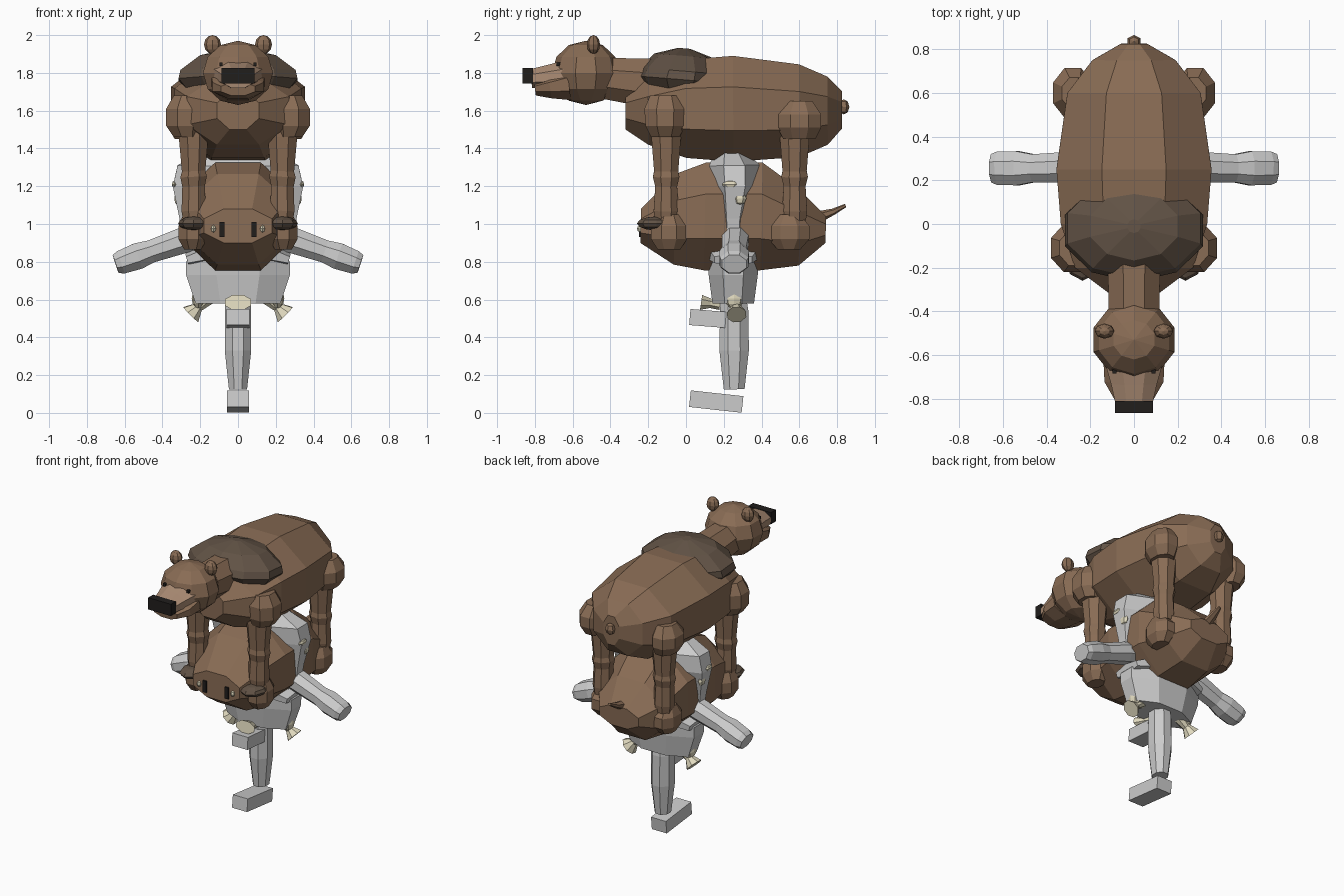
import bpy, bmesh, math
from mathutils import Vector, Matrix


def material(name, rgb):
    m = bpy.data.materials.new(name)
    m.diffuse_color = (*rgb, 1)
    return m


BROWN = material("brown_fur", (0.25, 0.15, 0.09))
DARK = material("dark_fur", (0.12, 0.085, 0.06))
TAN = material("tan_fur", (0.42, 0.27, 0.18))
BLACK = material("black", (0.015, 0.013, 0.012))
BONE = material("bone", (0.75, 0.70, 0.52))


def finish(name, bm, mat):
    bmesh.ops.recalc_face_normals(bm, faces=bm.faces)
    me = bpy.data.meshes.new(name)
    bm.to_mesh(me)
    bm.free()
    ob = bpy.data.objects.new(name, me)
    bpy.context.collection.objects.link(ob)
    if mat:
        me.materials.append(mat)
    return ob


def loft(name, rings, mat=None, n=8):
    """Closed faceted tube; rings are (x, y, z, side radius, other radius)."""
    bm = bmesh.new()
    d = (Vector(rings[-1][:3]) - Vector(rings[0][:3])).normalized()
    if abs(d.x) > 0.8:
        u = Vector((0, 1, 0))
    else:
        u = Vector((1, 0, 0))
    u = (u - d * u.dot(d)).normalized()
    v = d.cross(u)
    k = 1 / math.cos(math.pi / n)
    loops = []
    for x, y, z, a, b in rings:
        loops.append([bm.verts.new(Vector((x, y, z))
                      + u * a * k * math.cos((i + .5) * 2 * math.pi / n)
                      + v * b * k * math.sin((i + .5) * 2 * math.pi / n)) for i in range(n)])
    for p, q in zip(loops, loops[1:]):
        for i in range(n):
            j = (i + 1) % n
            bm.faces.new((p[i], p[j], q[j], q[i]))
    bm.faces.new(loops[0])
    bm.faces.new(loops[-1])
    return finish(name, bm, mat)


def ball(name, c, r, mat=None, u=8, v=6):
    bm = bmesh.new()
    bmesh.ops.create_uvsphere(bm, u_segments=u, v_segments=v, radius=1,
                              matrix=Matrix.Translation(c) @ Matrix.Diagonal((*r, 1)))
    return finish(name, bm, mat)


def box(name, c, size, mat=None, tilt=0):
    bm = bmesh.new()
    bmesh.ops.create_cube(bm, size=1, matrix=Matrix.Translation(c)
                          @ Matrix.Rotation(tilt, 4, 'X') @ Matrix.Diagonal((*size, 1)))
    return finish(name, bm, mat)


# Upper bear: body, shoulder hump, neck, tail
loft("bear_body", [(0, -.32, 1.60, .11, .10), (0, -.20, 1.60, .27, .18),
                   (0, 0, 1.61, .335, .26), (0, .25, 1.61, .355, .28),
                   (0, .6, 1.60, .305, .245), (0, .75, 1.60, .19, .18),
                   (0, .825, 1.605, .06, .10)], BROWN)
loft("shoulder_hump", [(0, -.03, 1.685, .25, .17), (0, -.03, 1.765, .315, .225),
                       (0, -.02, 1.81, .305, .215), (0, -.01, 1.89, .20, .15),
                       (0, -.01, 1.93, .03, .03)], DARK, 10)
loft("bear_neck", [(0, -.18, 1.745, .12, .13), (0, -.42, 1.77, .115, .11)], BROWN)
ball("bear_tail", (0, .835, 1.62), (.035, .03, .04), BROWN, 6, 4)

# Bear head
ball("bear_head", (0, -.53, 1.80), (.195, .18, .17), BROWN, 10, 6)
loft("bear_jaw", [(0, -.62, 1.74, .14, .085), (0, -.72, 1.725, .135, .06),
                  (0, -.80, 1.715, .09, .035)], BROWN)
loft("bear_muzzle", [(0, -.64, 1.79, .13, .075), (0, -.73, 1.78, .105, .062),
                     (0, -.82, 1.77, .085, .05)], TAN)
box("bear_nose", (0, -.838, 1.785), (.175, .054, .082), BLACK)

# Paired bear parts
for s, side in ((-1, "left"), (1, "right")):
    ball(side + "_ear", (s * .135, -.49, 1.95), (.045, .035, .05), BROWN)
    box(side + "_eye", (s * .09, -.675, 1.845), (.018, .02, .018), BLACK)
    loft(side + "_shoulder", [(s * .27, -.11, 1.46, .07, .075), (s * .28, -.11, 1.52, .10, .105),
                              (s * .28, -.11, 1.61, .10, .11), (s * .27, -.11, 1.68, .07, .08)], BROWN)
    loft(side + "_hip", [(s * .27, .60, 1.45, .065, .085), (s * .28, .60, 1.51, .09, .115),
                         (s * .28, .60, 1.58, .09, .115), (s * .27, .60, 1.65, .06, .07)], BROWN)
    for part, y in (("front", -.105), ("hind", .575)):
        x = s * .235
        loft(f"{side}_{part}_leg", [
            (x + s * .03, y, 1.60, .08, .08), (x, y, 1.46, .078, .078),
            (x, y, 1.28, .062, .064), (x, y, 1.25, .07, .07),
            (x, y, 1.20, .06, .058), (x, y, 1.07, .064, .066),
            (x, y, 1.02, .055, .06)], BROWN)
    for part, y, ry in (("front", -.09, .095), ("hind", .545, .108)):
        loft(f"{side}_{part}_foot", [
            (s * .24, y, .865, .045, .06), (s * .24, y, .92, .075, ry),
            (s * .24, y, .99, .075, ry), (s * .24, y, 1.05, .05, .06)], BROWN)
    ball(side + "_front_paw", (s * .235, -.155, 1.003), (.082, .105, .037), DARK)

# Lower round beast with slit eyes, tusks and tail
loft("beast_body", [(0, -.24, .99, .18, .09), (0, -.06, 1.025, .265, .24),
                    (0, .10, 1.04, .295, .285), (0, .40, 1.04, .295, .285),
                    (0, .60, .98, .25, .20), (0, .74, .97, .15, .07)], BROWN)
loft("beast_tail", [(0, .68, 1.03, .035, .03), (0, .78, 1.065, .025, .015),
                    (0, .845, 1.098, .01, .008)], BROWN, 6)
for s, side in ((-1, "left"), (1, "right")):
    box(side + "_beast_eye", (s * .085, -.235, .97), (.028, .03, .08), BLACK)
    ball(side + "_beast_tusk", (s * .13, -.24, .975), (.015, .02, .02), BONE, 6, 4)

# Grey bearer: chest, pelvis, leg
loft("grey_chest", [(0, .25, .80, .20, .09), (0, .25, .96, .30, .075),
                    (0, .25, 1.03, .31, .085), (0, .26, 1.20, .345, .13),
                    (0, .255, 1.31, .32, .135), (0, .24, 1.38, .19, .085)])
loft("grey_pelvis", [(0, .25, .58, .225, .11), (0, .25, .73, .275, .13),
                     (0, .25, .80, .275, .135), (0, .25, .90, .19, .09)])
loft("grey_leg", [(0, .25, .60, .065, .07), (0, .255, .54, .07, .075),
                  (0, .255, .33, .07, .078), (0, .255, .125, .048, .055)])
box("grey_foot", (0, .16, .06), (.115, .28, .088), tilt=-.11)
box("grey_stub", (0, .115, .50), (.12, .19, .085), tilt=-.08)

# Grey arms, studs on the chest and flared bone horns under the pelvis
for s, side in ((-1, "left"), (1, "right")):
    loft(side + "_arm", [(s * .16, .26, .95, .07, .065), (s * .30, .26, .91, .07, .068),
                         (s * .46, .255, .855, .064, .06), (s * .53, .255, .83, .078, .07),
                         (s * .62, .255, .797, .076, .062), (s * .648, .255, .788, .065, .05)])
    loft(side + "_shoulder_plate", [(s * .17, .25, .84, .13, .05), (s * .27, .25, .81, .10, .03)], n=6)
    ball(side + "_upper_stud", (s * .335, .235, 1.21), (.018, .045, .02), BONE, 6, 4)
    ball(side + "_lower_stud", (s * .32, .285, 1.135), (.02, .035, .035), BONE, 6, 4)
    loft(side + "_horn", [(s * .16, .26, .61, .04, .04), (s * .21, .265, .56, .025, .025),
                          (s * .25, .268, .52, .055, .05)], BONE)
    ball(side + "_knob", (s * .21, .255, .605), (.035, .05, .055), BONE)
loft("centre_horn", [(0, .18, .57, .03, .025), (0, .13, .58, .04, .025),
                     (0, .08, .585, .07, .04)], BONE)
